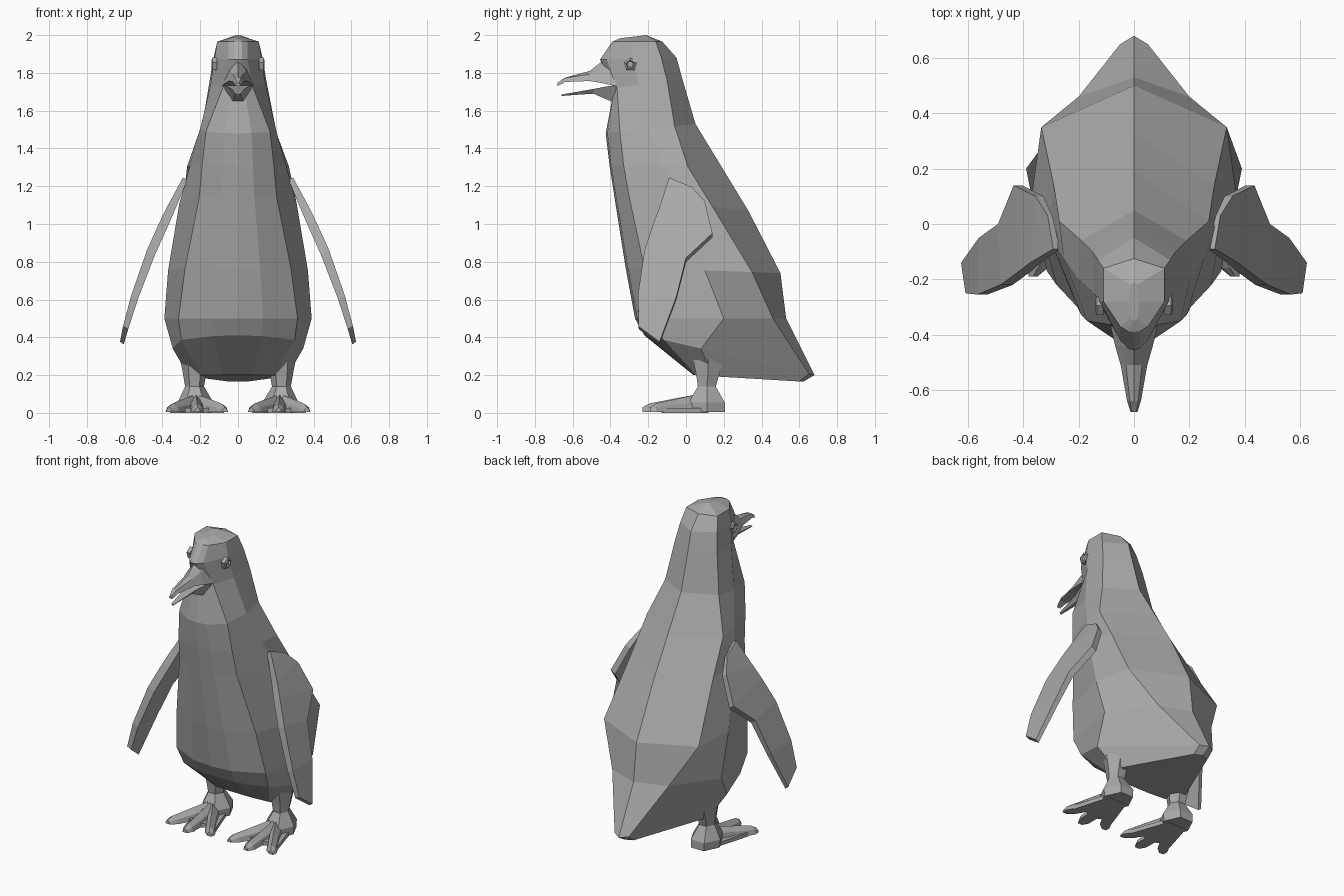
import bpy, bmesh, math

if "Cube" in bpy.data.objects:
    bpy.data.objects.remove(bpy.data.objects["Cube"])

grey = bpy.data.materials.new("mid grey")
grey.diffuse_color = (0.4, 0.4, 0.4, 1)
grey.use_nodes = True
grey.node_tree.nodes["Principled BSDF"].inputs["Base Color"].default_value = grey.diffuse_color


def make(name, rings, mirror=False):
    """Loft closed rings of equal length and cap both ends."""
    bm = bmesh.new()
    vs = [[bm.verts.new(p) for p in r] for r in rings]
    n = len(rings[0])
    for a, b in zip(vs, vs[1:]):
        for i in range(n):
            j = (i + 1) % n
            bm.faces.new((a[i], a[j], b[j], b[i]))
    bm.faces.new(vs[0])
    bm.faces.new(vs[-1])
    bmesh.ops.recalc_face_normals(bm, faces=bm.faces)
    me = bpy.data.meshes.new(name)
    bm.to_mesh(me)
    bm.free()
    me.materials.append(grey)
    ob = bpy.data.objects.new(name, me)
    bpy.context.collection.objects.link(ob)
    if mirror:
        ob.modifiers.new("mirror", 'MIRROR')
    return ob


def lerp(table, t):
    for (a, u), (b, v) in zip(table, table[1:]):
        if a <= t <= b:
            return u + (v - u) * (t - a) / (b - a)
    return table[0][1] if t < table[0][0] else table[-1][1]


# Body: front y, z | belly edge x, y | side x, y | back edge x, y | spine y, z
body = [
    (.04, .20, .19, .05, .26, .14, .05, .60, .62, .165),
    (-.22, .41, .30, -.12, .345, .08, .05, .65, .68, .20),
    (-.27, .50, .315, -.17, .39, .20, .20, .46, .53, .50),
    (-.32, .77, .28, -.22, .37, .10, .335, .35, .50, .74),
    (-.38, 1.15, .205, -.30, .31, -.04, .29, .14, .33, 1.07),
    (-.405, 1.31, .19, -.33, .255, -.12, .27, .01, .19, 1.30),
    (-.425, 1.48, .17, -.35, .20, -.20, .19, -.06, .05, 1.53),
    (-.38, 1.72, .08, -.365, .145, -.25, .15, -.10, -.02, 1.77),
    (-.455, 1.87, .05, -.42, .125, -.28, .13, -.13, -.05, 1.88),
    (-.39, 1.965, .05, -.37, .11, -.28, .11, -.16, -.125, 1.965),
    (-.35, 1.983, .012, -.34, .02, -.28, .012, -.22, -.21, 2.0),
]


def body_ring(yf, zf, x2, y2, xs, ys, xb, yb, yB, zB):
    half = [(x2 * .42, yf + .12 * (y2 - yf)), (x2, y2), (xs, ys), (xb, yb)]
    pts = [(0, yf)] + half + [(0, yB)] + [(-x, y) for x, y in reversed(half)]
    return [(x, y, zf + (zB - zf) * (y - yf) / (yB - yf)) for x, y in pts]


make("body", [body_ring(*r) for r in body])


# Beak: each section is y, half width, top z, bottom z
def beak(name, sections, top):
    rings = []
    for y, w, zt, zb in sections:
        if top:
            rings.append([(-w, y, zb), (w, y, zb), (w * .6, y, (zt + zb) / 2 + .01), (0, y, zt),
                          (-w * .6, y, (zt + zb) / 2 + .01)])
        else:
            rings.append([(-w, y, zt), (w, y, zt), (w * .4, y, zb), (-w * .4, y, zb)])
    make(name, rings)


beak("upper_beak", [(-.37, .085, 1.88, 1.73), (-.44, .068, 1.865, 1.745), (-.51, .048, 1.81, 1.757),
                    (-.64, .025, 1.775, 1.752), (-.68, .012, 1.745, 1.73)], True)
beak("lower_beak", [(-.37, .08, 1.735, 1.645), (-.41, .06, 1.73, 1.655), (-.49, .035, 1.715, 1.69),
                    (-.66, .01, 1.685, 1.678)], False)


# Eyes: raised pentagon rims with a sunken centre
def pentagon(x, r):
    return [(x, -.295 + r * math.cos(a), 1.845 + r * math.sin(a))
            for a in [math.pi / 2 + i * math.tau / 5 for i in range(5)]]


make("eye", [pentagon(.11, .036), pentagon(.134, .036), pentagon(.14, .024), pentagon(.13, .018)], True)

# Flippers: front edge y, z | back edge y, z
bend = [(.37, .615), (.55, .57), (.84, .465), (1.05, .37), (1.25, .275)]
flipper = []
for yf, zf, yb, zb, t in [(-.09, 1.24, .03, 1.19, .012), (-.14, 1.08, .10, 1.11, .02),
                          (-.17, 1.0, .14, .94, .022), (-.22, .85, 0, .81, .022),
                          (-.255, .61, -.05, .61, .018), (-.25, .45, -.14, .37, .014)]:
    xf, xb = lerp(bend, zf), lerp(bend, zb)
    flipper.append([(xf - t, yf, zf - t / 2), (xf + t, yf, zf + t / 2),
                    (xb + t * .7, yb, zb + t / 2), (xb - t * .7, yb, zb - t / 2)])
make("flipper", flipper, True)


# Legs: hexagonal loft from thigh to heel
def hexagon(cx, cy, z, rx, ry):
    return [(cx + rx * math.cos(i * math.tau / 6), cy + ry * math.sin(i * math.tau / 6), z) for i in range(6)]


make("leg", [hexagon(.22, .12, .30, .09, .10), hexagon(.23, .115, .20, .06, .07),
             hexagon(.23, .11, .14, .05, .055), hexagon(.225, .11, .055, .095, .11),
             hexagon(.225, .11, .004, .09, .11)], True)

# Toes: ridged wedges fanning out from the ankle
for name, tx, ty in [("inner_toe", .07, -.19), ("middle_toe", .215, -.23), ("outer_toe", .365, -.19)]:
    rings = []
    for f, w, h in [(0, .05, .10), (.45, .038, .075), (.88, .036, .05), (1, .016, .03)]:
        x, y = .222 + (tx - .222) * f, .07 + (ty - .07) * f
        rings.append([(x - w, y, .004), (x + w, y, .004), (x + w * .75, y, h * .6),
                      (x, y, h), (x - w * .75, y, h * .6)])
    make(name, rings, True)

# Webbing between the toes
web = [(.16, .12), (.075, -.12), (.14, -.09), (.215, -.13), (.29, -.09), (.36, -.12), (.29, .12)]
make("web", [[(x, y, z) for x, y in web] for z in (0, .025)], True)
